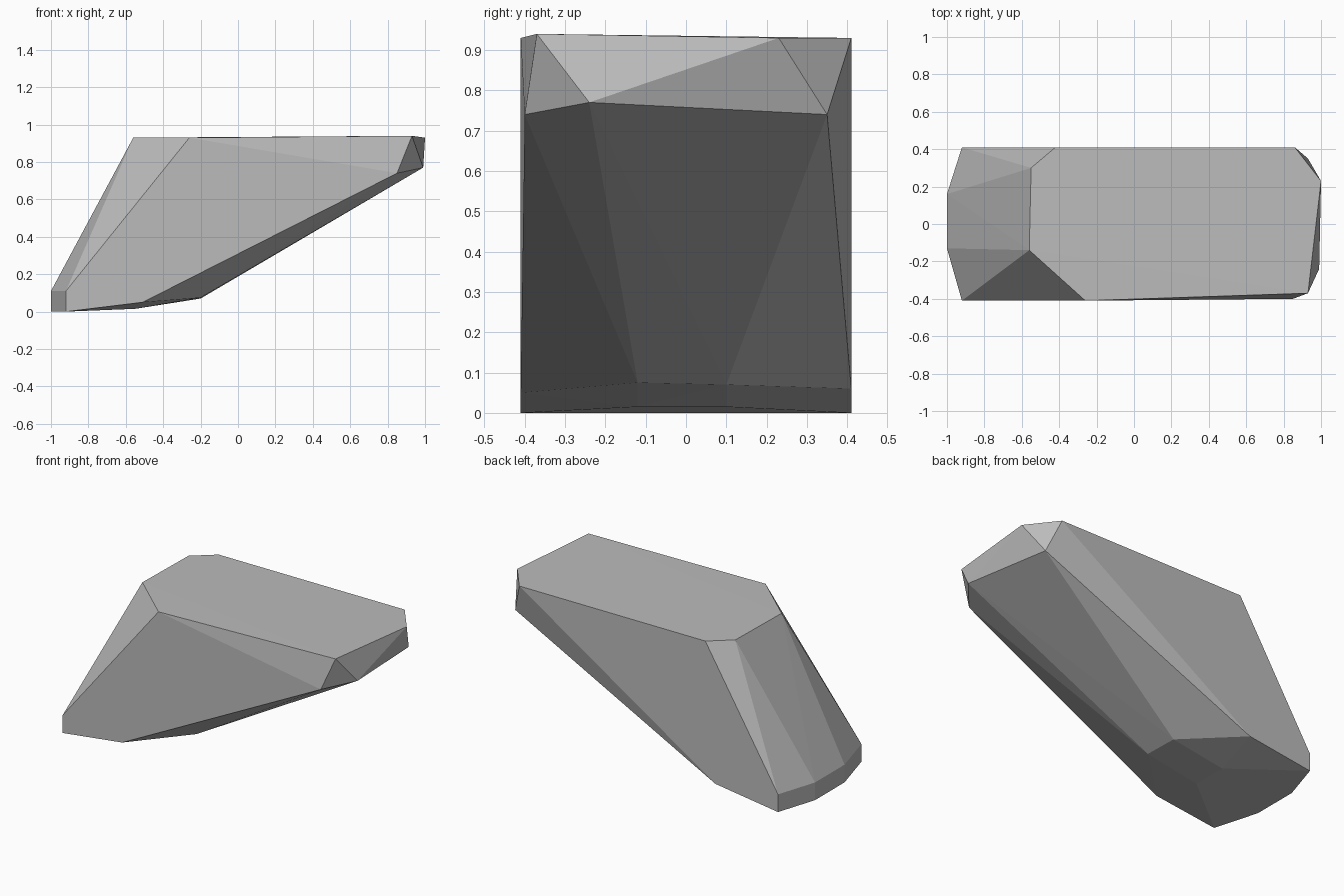
import bpy
import bmesh

cube = bpy.data.objects.get("Cube")
if cube:
    bpy.data.objects.remove(cube, do_unlink=True)

# Stone colour
stone = bpy.data.materials.new("stone grey")
grey = (0.5, 0.5, 0.5, 1)
stone.use_nodes = True
stone.diffuse_color = grey
stone.node_tree.nodes["Principled BSDF"].inputs["Base Color"].default_value = grey

# Flat top outline
top_rim = [(-.56, -.14, .93), (-.55, .3, .93), (-.42, .41, .93), (.86, .41, .93),
           (1, .23, .93), (.93, -.37, .94), (-.26, -.41, .93)]
# Lower edge of the high end
high_end = [(.93, .35, .74), (.99, -.24, .77), (.85, -.4, .74)]
# Bend on the underside
belly = [(-.51, -.41, .05), (-.2, -.12, .075), (-.2, .1, .07), (-.49, .41, .06),
         (-.55, -.12, .015), (-.55, .1, .015)]
# Short upright wall of the low end
low_outline = [(-.92, -.41), (-1, -.13), (-1, .16), (-.92, .41)]
low_end = [(x, y, z) for x, y in low_outline for z in (0, .11)]

# Wrap the corners into one faceted block
bm = bmesh.new()
for corner in top_rim + high_end + belly + low_end:
    bm.verts.new(corner)
hull = bmesh.ops.convex_hull(bm, input=bm.verts)
loose = [v for v in bm.verts if not v.link_faces]
bmesh.ops.delete(bm, geom=loose, context='VERTS')
bmesh.ops.recalc_face_normals(bm, faces=bm.faces)

mesh = bpy.data.meshes.new("stone_block")
bm.to_mesh(mesh)
bm.free()
mesh.materials.append(stone)
block = bpy.data.objects.new("stone_block", mesh)
bpy.context.collection.objects.link(block)
